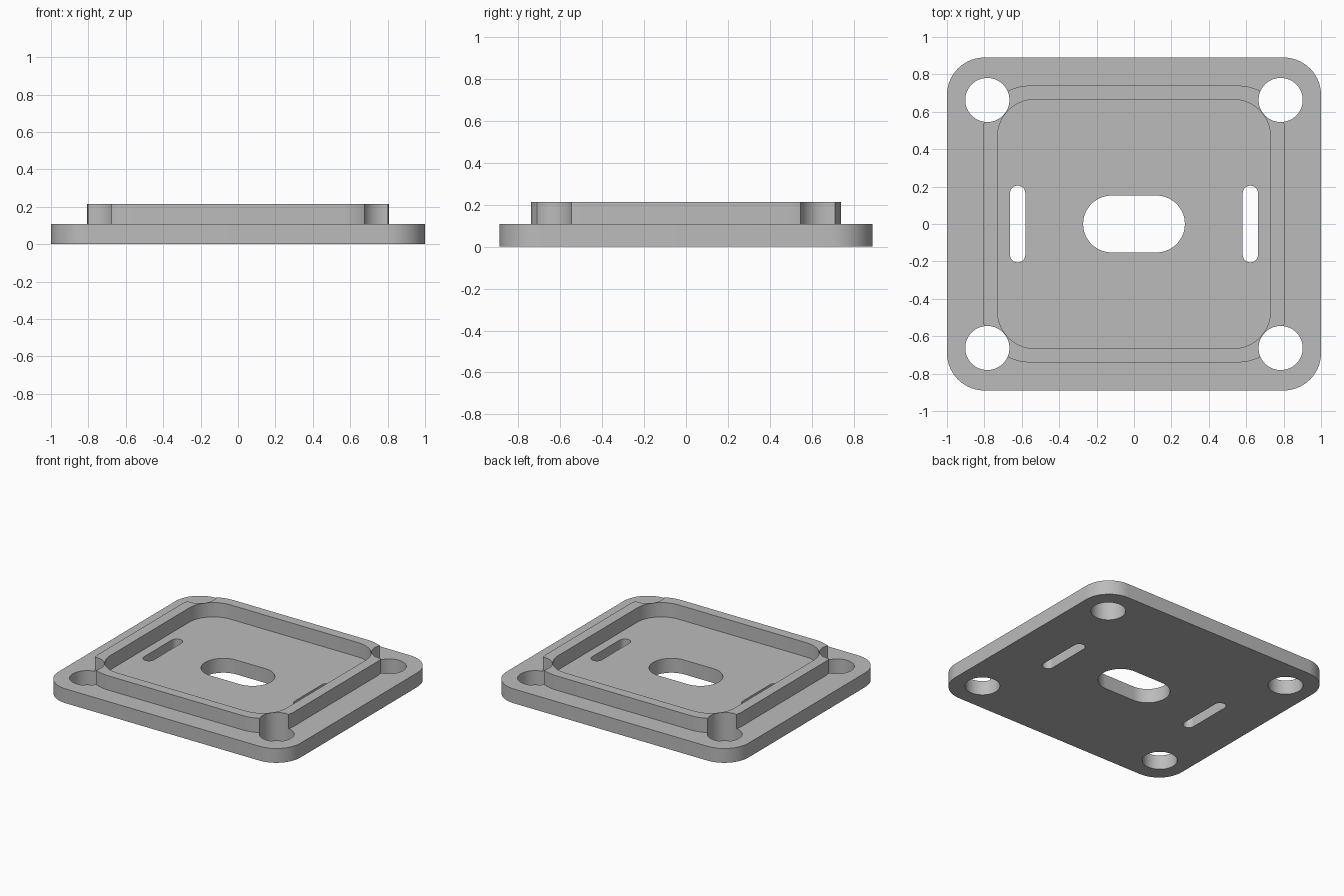
import bpy
import bmesh
import math

cube = bpy.data.objects.get("Cube")
if cube:
    bpy.data.objects.remove(cube, do_unlink=True)

PLATE_TOP = 0.107
RIM_TOP = 0.214

grey = bpy.data.materials.new("plain grey")
grey.use_nodes = True
colour = (0.5, 0.5, 0.5, 1.0)
grey.diffuse_color = colour
grey.node_tree.nodes["Principled BSDF"].inputs["Base Color"].default_value = colour


def rounded_block(name, half_x, half_y, radius, z0, z1, centre=(0, 0), steps=14):
    """Extruded rectangle with rounded corners; also makes slots and round holes."""
    points = []
    for quarter, (sx, sy) in enumerate([(1, 1), (-1, 1), (-1, -1), (1, -1)]):
        cx = centre[0] + sx * (half_x - radius)
        cy = centre[1] + sy * (half_y - radius)
        for i in range(steps + 1):
            a = math.radians(90) * (quarter + i / steps)
            points.append((cx + radius * math.cos(a), cy + radius * math.sin(a), z0))
    bm = bmesh.new()
    base = bm.faces.new([bm.verts.new(p) for p in points])
    bmesh.ops.remove_doubles(bm, verts=bm.verts[:], dist=1e-5)
    top = bmesh.ops.extrude_face_region(bm, geom=bm.faces[:])
    verts = [v for v in top["geom"] if isinstance(v, bmesh.types.BMVert)]
    bmesh.ops.translate(bm, verts=verts, vec=(0, 0, z1 - z0))
    bmesh.ops.recalc_face_normals(bm, faces=bm.faces[:])
    mesh = bpy.data.meshes.new(name)
    bm.to_mesh(mesh)
    bm.free()
    mesh.materials.append(grey)
    obj = bpy.data.objects.new(name, mesh)
    bpy.context.collection.objects.link(obj)
    return obj


def combine(target, tool, operation):
    """Apply a boolean and discard the tool."""
    tool.hide_render = True
    mod = target.modifiers.new(tool.name, "BOOLEAN")
    mod.operation = operation
    mod.solver = "EXACT"
    mod.object = tool
    bpy.ops.object.select_all(action="DESELECT")
    target.select_set(True)
    bpy.context.view_layer.objects.active = target
    bpy.ops.object.modifier_apply(modifier=mod.name)
    bpy.data.objects.remove(tool, do_unlink=True)


# Base plate with a raised rim around a shallow pocket
plate = rounded_block("mounting_plate", 1.0, 0.89, 0.2, 0, PLATE_TOP)
combine(plate, rounded_block("raised_rim", 0.808, 0.74, 0.25, 0.05, RIM_TOP), "UNION")
combine(plate, rounded_block("pocket_cutter", 0.73, 0.666, 0.2, PLATE_TOP, 0.4), "DIFFERENCE")

# Central oblong opening
combine(plate, rounded_block("centre_cutter", 0.272, 0.152, 0.152, -0.1, 0.4), "DIFFERENCE")

# Side slots and corner screw holes
for sx in (-1, 1):
    combine(plate, rounded_block("slot_cutter", 0.041, 0.205, 0.041, -0.1, 0.4,
                                 (sx * 0.622, 0)), "DIFFERENCE")
    for sy in (-1, 1):
        combine(plate, rounded_block("hole_cutter", 0.118, 0.118, 0.118, -0.1, 0.4,
                                     (sx * 0.784, sy * 0.663)), "DIFFERENCE")

# Smooth rounded walls, crisp edges
plate.select_set(True)
bpy.context.view_layer.objects.active = plate
bpy.ops.object.shade_smooth_by_angle(angle=math.radians(30))
